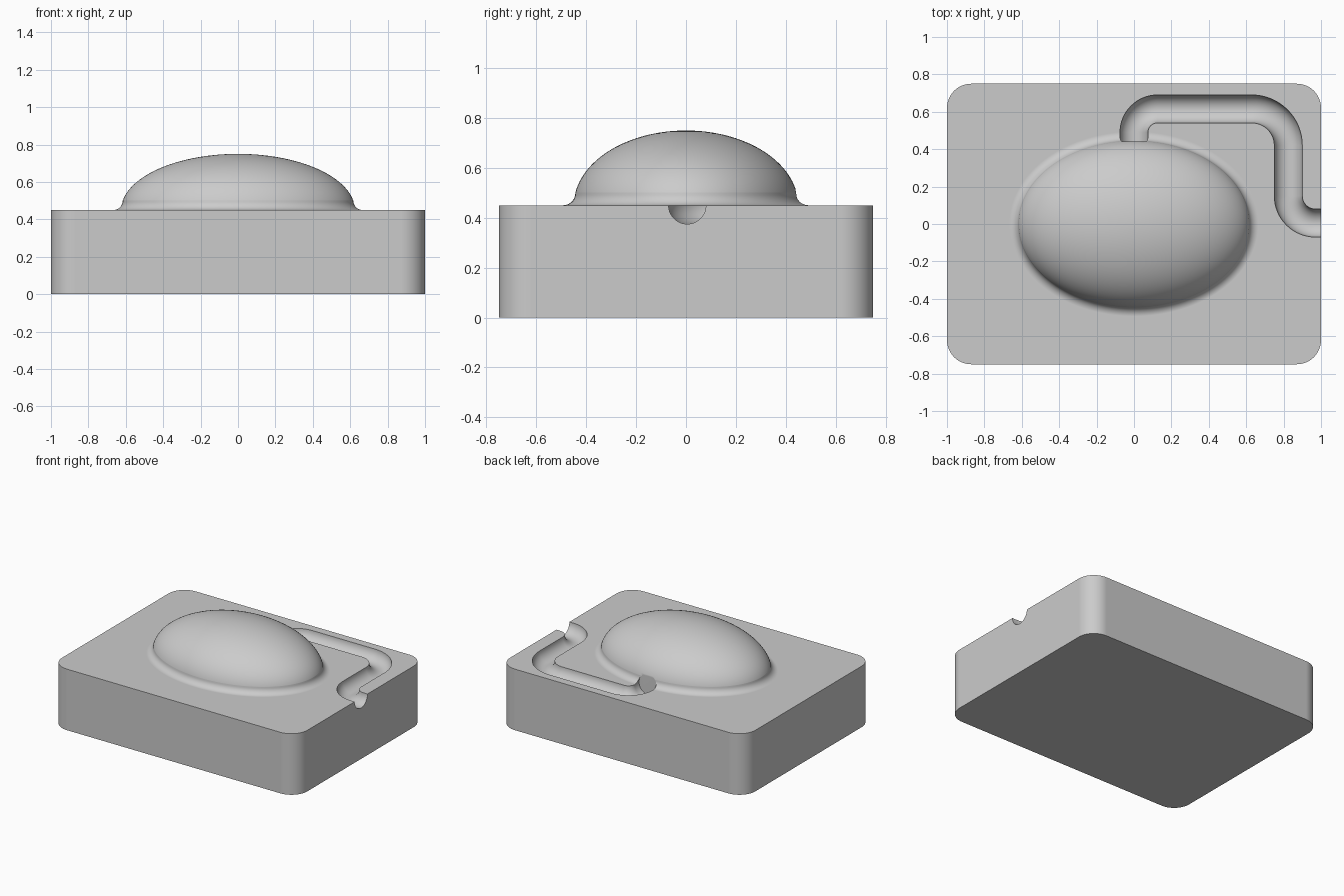
import bpy
import bmesh
from math import sin, cos, pi, tau, sqrt
from mathutils import Vector

if "Cube" in bpy.data.objects:
    bpy.data.objects.remove(bpy.data.objects["Cube"], do_unlink=True)

TOP = 0.45          # height of the flat block
gray = bpy.data.materials.new("light gray")
gray.use_nodes = True
COLOUR = (0.6, 0.6, 0.6, 1)
gray.diffuse_color = COLOUR
gray.node_tree.nodes["Principled BSDF"].inputs["Base Color"].default_value = COLOUR


def make_object(name, bm):
    bmesh.ops.recalc_face_normals(bm, faces=bm.faces)
    mesh = bpy.data.meshes.new(name)
    bm.to_mesh(mesh)
    bm.free()
    mesh.materials.append(gray)
    obj = bpy.data.objects.new(name, mesh)
    bpy.context.collection.objects.link(obj)
    return obj


def loft(name, rings):
    """Closed solid through rings of points, capped at both ends."""
    bm = bmesh.new()
    loops = [[bm.verts.new(p) for p in ring] for ring in rings]
    n = len(loops[0])
    for low, high in zip(loops, loops[1:]):
        for i in range(n):
            j = (i + 1) % n
            bm.faces.new((low[i], low[j], high[j], high[i]))
    bm.faces.new(loops[0][::-1])
    bm.faces.new(loops[-1])
    return make_object(name, bm)


# Block with rounded upright corners
bm = bmesh.new()
bmesh.ops.create_cube(bm, size=1)
for v in bm.verts:
    v.co = Vector((v.co.x * 2, v.co.y * 1.5, (v.co.z + 0.5) * TOP))
upright = [e for e in bm.edges if abs(e.verts[0].co.z - e.verts[1].co.z) > 0.1]
bmesh.ops.bevel(bm, geom=upright, offset=0.13, segments=14, profile=0.5,
                affect='EDGES')
block = make_object("block", bm)

# Oval dome with a fillet around its foot
A, B, H, FILLET = 0.625, 0.45, 0.30, 0.05


def oval(scale, out, z, n=128):
    points = []
    for i in range(n):
        t = tau * i / n
        normal = Vector((cos(t) / A, sin(t) / B, 0)).normalized()
        points.append(Vector((A * cos(t) * scale, B * sin(t) * scale, z)) + normal * out)
    return points


foot = sqrt(1 - (FILLET / H) ** 2)
rings = [oval(foot, FILLET, TOP - 0.2)]
for i in range(9):
    t = pi / 2 * (1 - i / 8)
    rings.append(oval(foot, FILLET * (1 - cos(t)), TOP + FILLET * (1 - sin(t))))
for i in range(1, 29):
    height = FILLET / H
    s = foot * cos(pi / 2 * i / 28.3)
    rings.append(oval(s, 0, TOP + H * sqrt(1 - s * s)))
dome = loft("dome", rings)

# Half-round channel: a round rod swept along a path with rounded bends
R = 0.075
corners = [Vector((0, 0.44)), Vector((0, 0.615)), Vector((0.825, 0.615)),
           Vector((0.825, 0.005)), Vector((1.1, 0.005))]
bends = [0.125, 0.195, 0.145]
path = [(corners[0], (corners[1] - corners[0]).normalized())]
for k, radius in enumerate(bends, 1):
    d0 = (corners[k] - corners[k - 1]).normalized()
    d1 = (corners[k + 1] - corners[k]).normalized()
    centre = corners[k] + (d1 - d0) * radius
    for i in range(17):
        t = pi / 2 * i / 16
        path.append((centre + radius * (d0 * sin(t) - d1 * cos(t)),
                     d0 * cos(t) + d1 * sin(t)))
path.append((corners[-1], Vector((1, 0))))
rod_rings = []
for p, d in path:
    side = Vector((-d.y, d.x, 0))
    rod_rings.append([Vector((p.x, p.y, TOP)) + R * (side * cos(a) + Vector((0, 0, sin(a))))
                      for a in (tau * (i + 0.5) / 40 for i in range(40))])
channel = loft("channel_cutter", rod_rings)

# Join the dome to the block and cut the channel
bpy.context.view_layer.objects.active = block
for helper, operation in ((dome, 'UNION'), (channel, 'DIFFERENCE')):
    mod = block.modifiers.new(operation.title(), 'BOOLEAN')
    mod.object = helper
    mod.operation = operation
    mod.solver = 'EXACT'
    bpy.ops.object.modifier_apply(modifier=mod.name)
    bpy.data.objects.remove(helper, do_unlink=True)
block.name = "mold_block"

# Smooth curves, crisp edges, flat planes
bpy.ops.object.select_all(action='DESELECT')
block.select_set(True)
bpy.ops.object.shade_smooth_by_angle(angle=0.6)
weighted = block.modifiers.new("Flat planes", 'WEIGHTED_NORMAL')
weighted.keep_sharp = True
